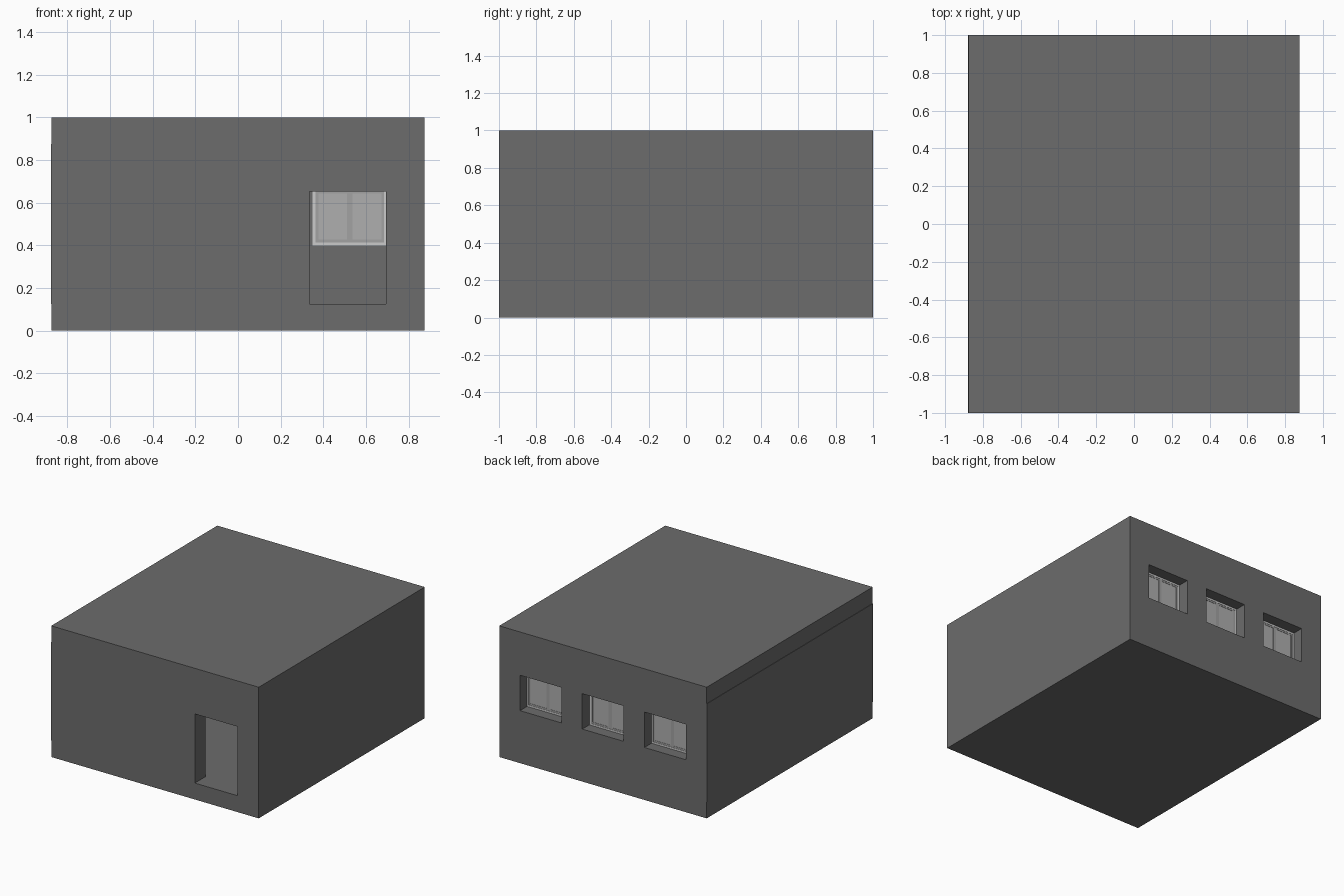
import bpy

if "Cube" in bpy.data.objects:
    bpy.data.objects.remove(bpy.data.objects["Cube"])

WALL = 0.125                    # thickness of walls, floor and roof
WIN_X, WIN_W, WIN_Z0, WIN_Z1 = (-0.525, 0.0, 0.525), 0.35, 0.40, 0.67


def material(name, grey):
    m = bpy.data.materials.new(name)
    m.diffuse_color = (grey, grey, grey, 1)
    m.use_nodes = True
    m.node_tree.nodes["Principled BSDF"].inputs["Base Color"].default_value = m.diffuse_color
    return m


wall_grey = material("wall_grey", 0.15)
white = material("white_frame", 0.9)
sash_grey = material("sash_grey", 0.36)
pane_grey = material("pane_grey", 0.43)


def box(name, x, y, z, mat=wall_grey):
    """Box from (min, max) pairs on each axis."""
    bpy.ops.mesh.primitive_cube_add(size=1)
    ob = bpy.context.object
    ob.name = name
    ob.location = [(a + b) / 2 for a, b in (x, y, z)]
    ob.scale = [b - a for a, b in (x, y, z)]
    bpy.ops.object.transform_apply(location=True, rotation=False, scale=True)
    ob.data.materials.append(mat)
    return ob


def cut(target, x, y, z):
    """Cut a box-shaped opening and discard the cutter."""
    cutter = box("cutter", x, y, z)
    cutter.hide_render = True
    mod = target.modifiers.new("opening", 'BOOLEAN')
    mod.operation, mod.solver, mod.object = 'DIFFERENCE', 'EXACT', cutter
    bpy.context.view_layer.objects.active = target
    bpy.ops.object.modifier_apply(modifier=mod.name)
    bpy.data.objects.remove(cutter)


# Floor, roof and plain right wall
box("floor", (-0.875, 0.875), (-1, 1), (0, WALL))
box("roof", (-0.875, 0.875), (-1, 1), (1 - WALL, 1))
inner = (WALL, 1 - WALL)
box("right_wall", (0.75, 0.875), (-0.875, 0.875), inner)

# Left wall stands very slightly proud of the floor and roof
box("left_wall", (-0.878, -0.75), (-1, 1), inner)

# Front wall with doorway down to the floor
front = box("front_wall", (-0.75, 0.875), (-1, -0.87), inner)
cut(front, (0.336, 0.695), (-1.1, -0.8), (WALL - 0.05, 0.652))

# Back wall with three window openings
back = box("back_wall", (-0.75, 0.875), (0.875, 1), inner)
for cx in WIN_X:
    cut(back, (cx - WIN_W / 2, cx + WIN_W / 2), (0.8, 1.1), (WIN_Z0, WIN_Z1))


def frame(name, x, z, y, t, mat):
    """Rectangular frame of bar width t filling the x/z rectangle."""
    for side, a in (("left", x[0]), ("right", x[1] - t)):
        box(f"{name}_{side}", (a, a + t), y, z, mat)
    for side, a in (("bottom", z[0]), ("top", z[1] - t)):
        box(f"{name}_{side}", (x[0] + t, x[1] - t), y, (a, a + t), mat)


# Windows: outer frame, two nearly flush sashes and their panes
F, S = 0.014, 0.013
for i, cx in enumerate(WIN_X):
    x0, x1 = cx - WIN_W / 2, cx + WIN_W / 2
    frame(f"window_{i}_frame", (x0, x1), (WIN_Z0, WIN_Z1), (0.88, 0.915), F, white)
    z = (WIN_Z0 + F, WIN_Z1 - F)
    for side, x in (("left", (x0 + F, cx)), ("right", (cx, x1 - F))):
        frame(f"window_{i}_{side}_sash", x, z, (0.884, 0.913), S, sash_grey)
        box(f"window_{i}_{side}_pane", (x[0] + S, x[1] - S), (0.887, 0.911),
            (z[0] + S, z[1] - S), pane_grey)
